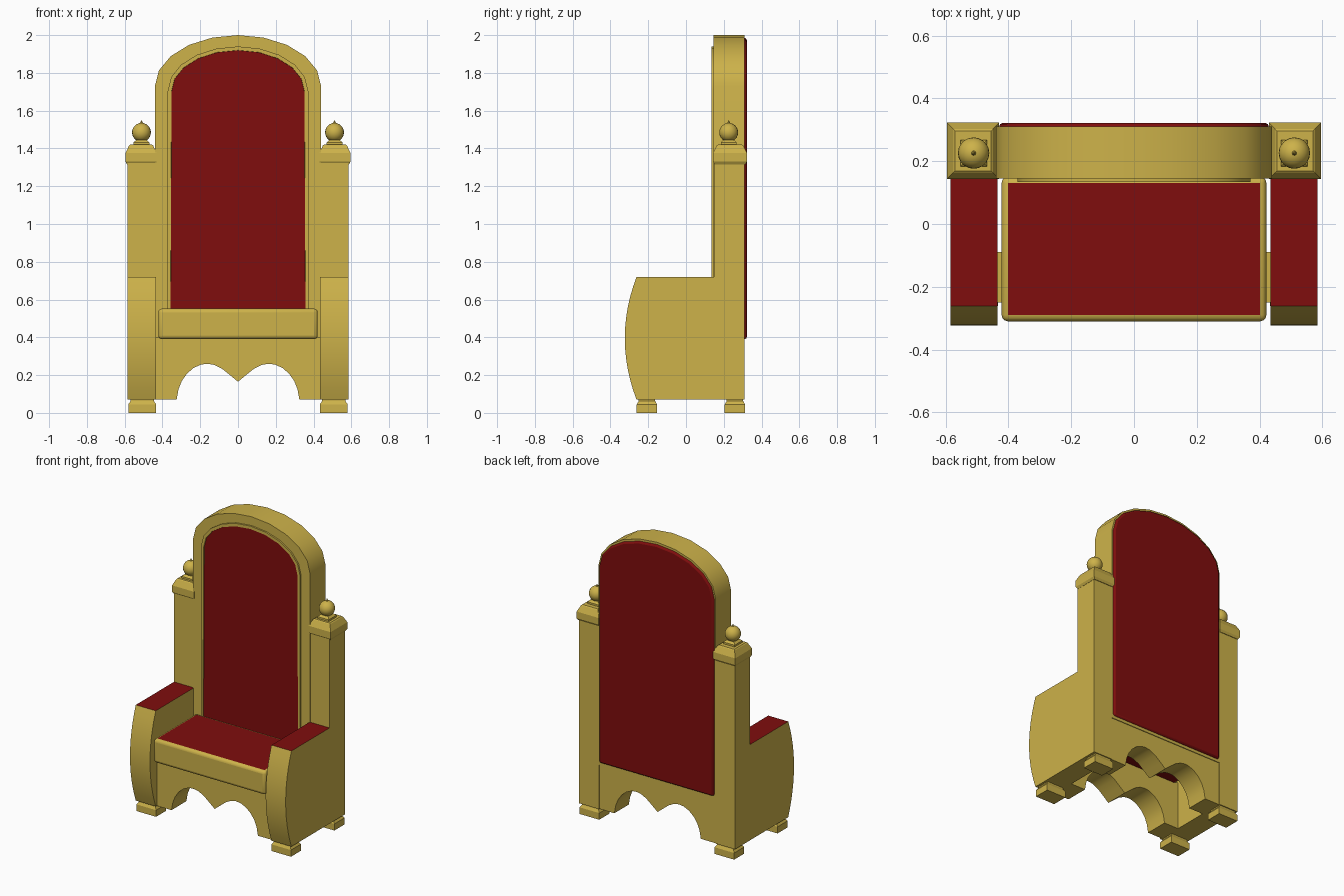
import bpy, bmesh, math
from mathutils import Vector

if "Cube" in bpy.data.objects:
    bpy.data.objects.remove(bpy.data.objects["Cube"])


def material(name, rgb):
    m = bpy.data.materials.new(name)
    m.diffuse_color = (*rgb, 1)
    m.use_nodes = True
    m.node_tree.nodes["Principled BSDF"].inputs["Base Color"].default_value = m.diffuse_color
    return m


GOLD = material("gold", (0.61, 0.445, 0.068))
RED = material("deep red", (0.215, 0.004, 0.004))


def finish(name, bm, mats=(GOLD,), mirror=False, bevel=0, segs=2, smooth=True):
    bmesh.ops.recalc_face_normals(bm, faces=bm.faces)
    me = bpy.data.meshes.new(name)
    bm.to_mesh(me)
    bm.free()
    ob = bpy.data.objects.new(name, me)
    bpy.context.collection.objects.link(ob)
    for m in mats:
        me.materials.append(m)
    if smooth:
        bpy.ops.object.select_all(action='DESELECT')
        ob.select_set(True)
        bpy.context.view_layer.objects.active = ob
        bpy.ops.object.shade_smooth_by_angle(angle=math.radians(32))
    if bevel:
        b = ob.modifiers.new("bevel", 'BEVEL')
        b.width, b.segments, b.material = bevel, segs, 0
        b.limit_method, b.angle_limit = 'ANGLE', math.radians(40)
    if mirror:
        ob.modifiers.new("mirror", 'MIRROR')
    return ob


def prism(pts, axis, a, b):
    """Extrude a 2D outline along x (points are y,z) or y (points are x,z)."""
    bm = bmesh.new()
    place = (lambda p, t: (t, p[0], p[1])) if axis == 'x' else (lambda p, t: (p[0], t, p[1]))
    rings = [[bm.verts.new(place(p, t)) for p in pts] for t in (a, b)]
    n = len(pts)
    for r in rings:
        bm.faces.new(r)
    for i in range(n):
        j = (i + 1) % n
        bm.faces.new((rings[0][i], rings[0][j], rings[1][j], rings[1][i]))
    bmesh.ops.recalc_face_normals(bm, faces=bm.faces)
    return bm


def stack(cx, cy, levels):
    """Loft through rectangles given as (half x, half y, z)."""
    bm = bmesh.new()
    rings = [[bm.verts.new((cx + sx * hx, cy + sy * hy, z))
              for sx, sy in ((-1, -1), (1, -1), (1, 1), (-1, 1))] for hx, hy, z in levels]
    for r, s in zip(rings, rings[1:]):
        for i in range(4):
            j = (i + 1) % 4
            bm.faces.new((r[i], r[j], s[j], s[i]))
    bm.faces.new(rings[0])
    bm.faces.new(rings[-1])
    return bm


def paint(bm, direction, index=1):
    bm.normal_update()
    for f in bm.faces:
        if f.normal.dot(Vector(direction)) > 0.99:
            f.material_index = index


def arch(hw, bottom, spring, top):
    pts = [(-hw, bottom), (hw, bottom)]
    for i in range(11):
        t = math.pi * i / 10
        pts.append((hw * math.cos(t), spring + (top - spring) * math.sin(t)))
    return pts


# Arched backrest frame
finish("backrest_frame", prism(arch(0.44, 0.37, 1.73, 2.0), 'y', 0.145, 0.31))

# Raised lip with the red front panel set into it
bm = prism(arch(0.372, 0.45, 1.705, 1.94), 'y', 0.134, 0.16)
bm.normal_update()
front = [f for f in bm.faces if f.normal.y < -0.99]
bmesh.ops.inset_region(bm, faces=front, thickness=0.02, depth=0)
bmesh.ops.inset_region(bm, faces=front, thickness=0.001, depth=-0.006)
for f in front:
    f.material_index = 1
finish("backrest_front_panel", bm, (GOLD, RED))

# Red padded back panel
finish("backrest_rear_panel", prism(arch(0.43, 0.39, 1.73, 1.985), 'y', 0.29, 0.322),
       (RED,), bevel=0.012)

# Seat with red top
bm = stack(0, -0.08, [(0.422, 0.23, 0.39), (0.422, 0.23, 0.552)])
paint(bm, (0, 0, 1))
finish("seat", bm, (GOLD, RED), bevel=0.02, segs=3)

# Front and rear aprons with a double arch cut out
half = [(0.325, 0.07), (0.315, 0.125), (0.298, 0.168), (0.27, 0.208), (0.235, 0.238),
        (0.195, 0.256), (0.16, 0.26), (0.125, 0.254), (0.085, 0.234), (0.04, 0.198)]
edge = half + [(0, 0.165)] + [(-x, z) for x, z in reversed(half)]
outline = [(0.45, 0.4), (0.45, 0.07)] + edge + [(-0.45, 0.07), (-0.45, 0.4)]
finish("front_apron", prism(outline, 'y', -0.25, -0.09))
finish("rear_apron", prism(outline, 'y', 0.15, 0.305))

# Arm blocks: bowed front, red top
bow = []
for i in range(13):
    t = -1 + i / 6
    bow.append((-0.262 - 0.062 * (1 - t * t), 0.395 + 0.325 * t))
bm = prism([(0.16, 0.72), (0.16, 0.07)] + bow, 'x', 0.435, 0.585)
paint(bm, (0, 0, 1))
finish("arm", bm, (GOLD, RED), mirror=True)

# Rear posts, caps and finial plinths
finish("rear_post", stack(0.512, 0.229, [(0.0735, 0.081, 0.07), (0.0735, 0.081, 1.33)]),
       mirror=True, smooth=False)
finish("post_cap", stack(0.513, 0.233, [
    (0.074, 0.081, 1.315), (0.083, 0.09, 1.33), (0.083, 0.09, 1.375),
    (0.064, 0.07, 1.415), (0.058, 0.064, 1.42)]), mirror=True, smooth=False)
finish("finial_plinth", stack(0.511, 0.226, [
    (0.042, 0.042, 1.41), (0.042, 0.042, 1.432), (0.028, 0.028, 1.445)]),
    mirror=True, smooth=False)

# Ball finials with a small tip
bm = bmesh.new()
bmesh.ops.create_uvsphere(bm, u_segments=20, v_segments=12, radius=0.05)
ret = bmesh.ops.create_cone(bm, cap_ends=True, segments=8, radius1=0.01, radius2=0.002, depth=0.02)
bmesh.ops.translate(bm, verts=ret["verts"], vec=(0, 0, 0.053))
bmesh.ops.translate(bm, verts=bm.verts, vec=(0.511, 0.226, 1.485))
finish("finial_ball", bm, mirror=True)

# Feet
for name, cy in (("front_foot", -0.207), ("rear_foot", 0.259)):
    finish(name, stack(0.507, cy, [(0.074, 0.054, 0), (0.074, 0.054, 0.045),
                                   (0.062, 0.044, 0.062), (0.062, 0.044, 0.075)]),
           mirror=True, smooth=False)
